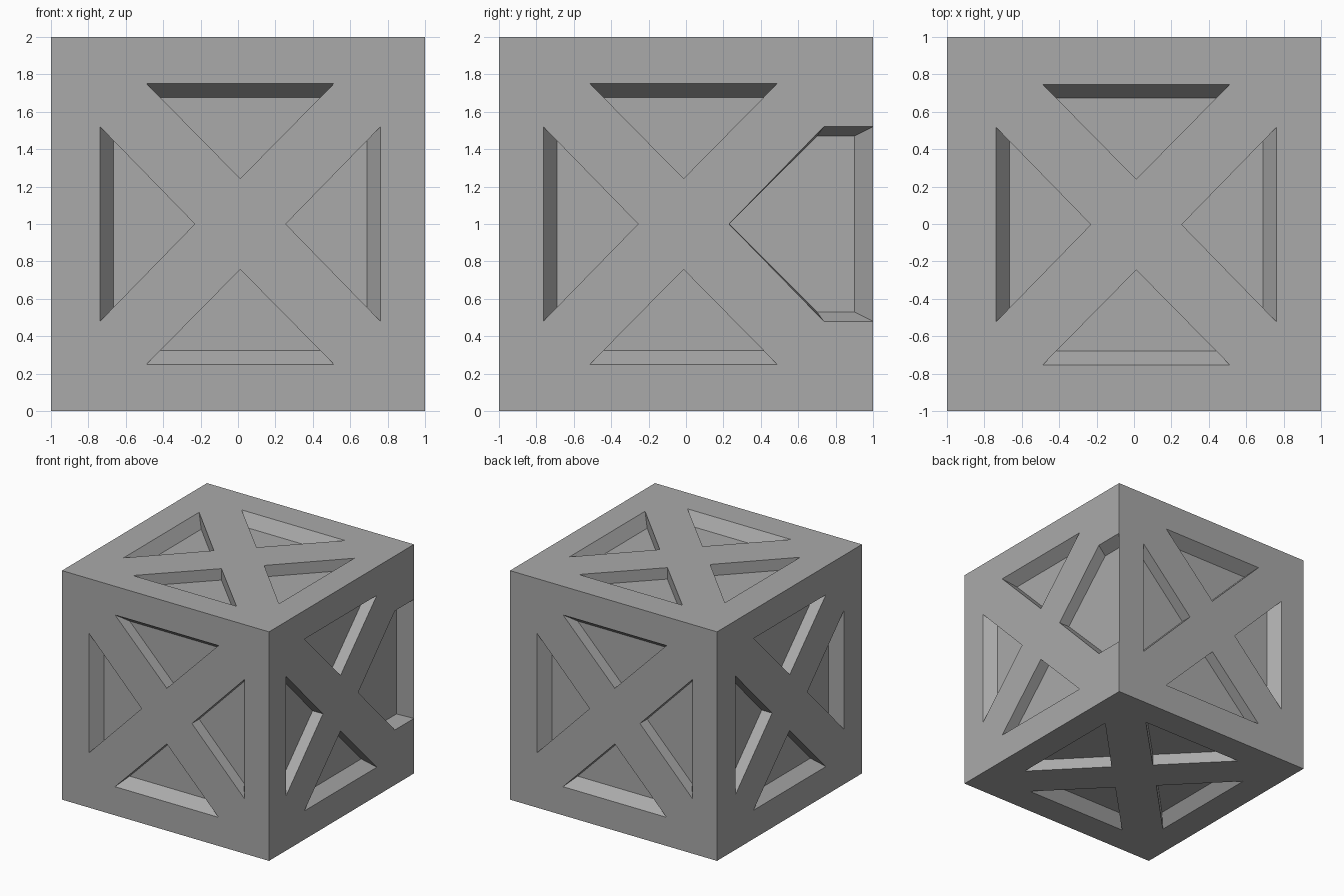
import bpy, bmesh
from mathutils import Vector

if "Cube" in bpy.data.objects:
    bpy.data.objects.remove(bpy.data.objects["Cube"])

DEPTH = 0.1      # how deep the triangular panels sit
SLOPE = 0.073    # how far the outer wall of each panel leans in
X, Y, Z = Vector((1, 0, 0)), Vector((0, 1, 0)), Vector((0, 0, 1))

grey = bpy.data.materials.new("crate_grey")
grey.use_nodes = True
colour = (0.4, 0.4, 0.4, 1)
grey.diffuse_color = colour
grey.node_tree.nodes["Principled BSDF"].inputs["Base Color"].default_value = colour

bm = bmesh.new()


def face(points):
    bm.faces.new([bm.verts.new(p) for p in points])


def crate_side(u, v, shift, open_right=False):
    """One square side: a frame and cross brace around four sunken triangles."""
    n = u.cross(v)
    offset = u * shift[0] + v * shift[1]
    for out in (v, -u, -v, u):
        along = n.cross(out)

        def at(t, o, depth=0):
            return Z + n * (1 - depth) + along * t + out * o

        mid = offset.dot(along)
        edge = 0.75 + offset.dot(out)
        tip = 0.243 + offset.dot(out)
        half = 0.5 if out.dot(v) else 0.52
        is_open = open_right and out == u
        low = edge - SLOPE
        low_half = half * (low - tip) / (edge - tip)

        # Rim of the panel and its floor, counter-clockwise
        tip_pt = (mid, tip)
        if is_open:
            # This panel runs out to the crate's edge
            rim = [(-half, 1), (-half, edge), tip_pt, (half, edge), (half, 1)]
            floor = [(-0.47, 0.9), (-0.47, tip + 0.47), tip_pt,
                     (0.47, tip + 0.47), (0.47, 0.9)]
        else:
            rim = [(mid - half, edge), tip_pt, (mid + half, edge)]
            floor = [(mid - low_half, low), tip_pt, (mid + low_half, low)]
        middle = len(rim) // 2
        centre = Z + n + offset
        top = [at(*p) for p in rim]
        base = [at(*p, DEPTH) for p in floor]

        # Frame edge and the two half braces
        if not is_open:
            face([at(-1, 1), at(1, 1), top[-1], top[0]])
        face([centre, at(-1, 1)] + top[:middle + 1])
        face([at(1, 1), centre] + top[middle:])

        # Sunken floor and walls
        face(base[::-1])
        for i in range(len(top)):
            j = (i + 1) % len(top)
            face([top[i], top[j], base[j], base[i]])


crate_side(X, Z, (0.012, 0))                          # front
crate_side(Y, Z, (-0.013, 0), open_right=True)        # left, with open panel
crate_side(-X, Z, (0.012, 0))                         # back
crate_side(-Y, Z, (0.003, 0))                         # right
crate_side(X, Y, (0.012, -0.003))                     # top
crate_side(X, -Y, (0, 0))                             # underside

bmesh.ops.remove_doubles(bm, verts=bm.verts[:], dist=0.0001)

# The surface is wound inwards or outwards as a whole; make it outwards
bm.normal_update()
highest = max(bm.faces, key=lambda f: f.calc_center_median().z)
if highest.normal.z < 0:
    bmesh.ops.reverse_faces(bm, faces=bm.faces[:])

mesh = bpy.data.meshes.new("crate")
bm.to_mesh(mesh)
bm.free()
mesh.materials.append(grey)
crate = bpy.data.objects.new("crate", mesh)
bpy.context.collection.objects.link(crate)
